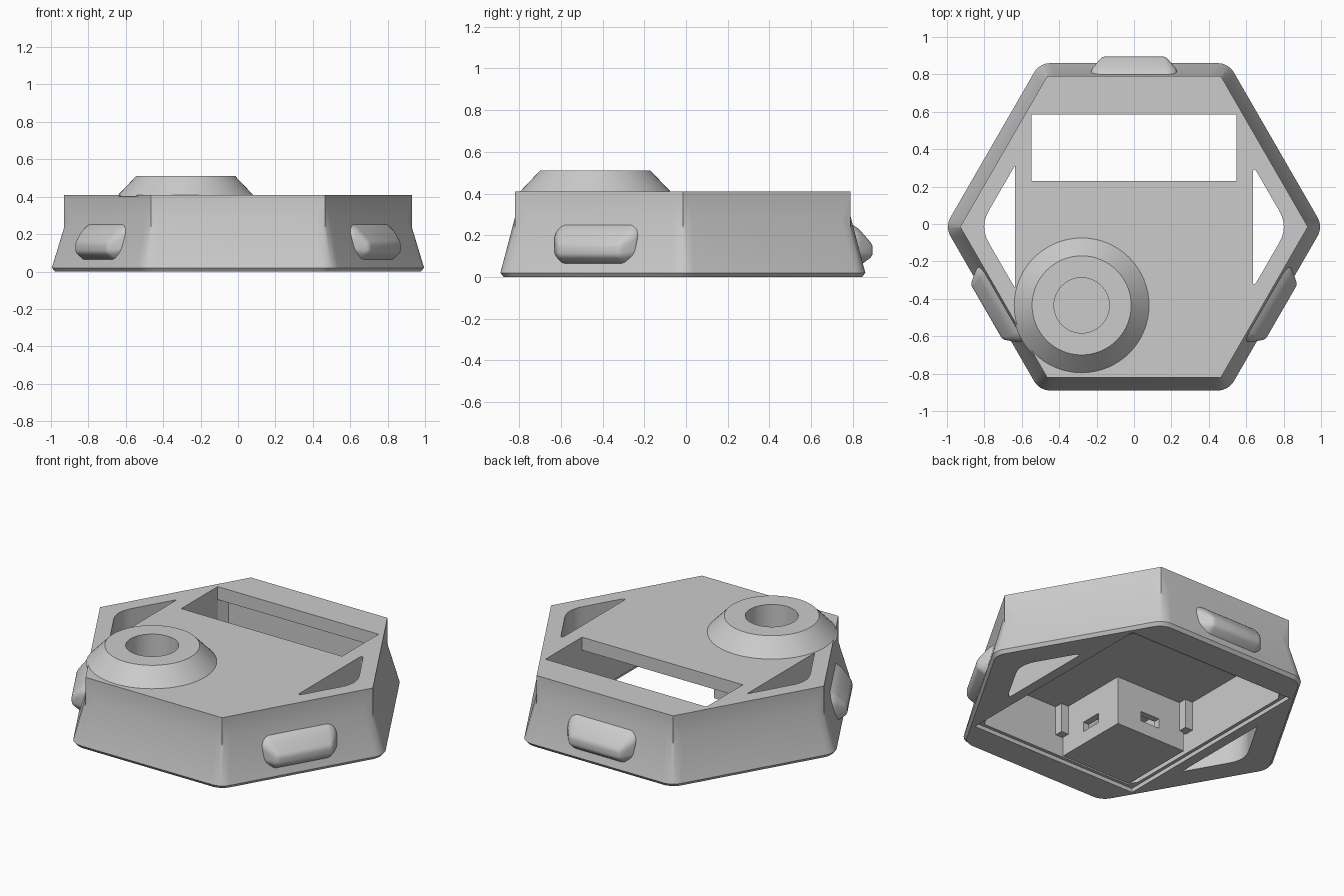
import bpy, bmesh, math
from mathutils import Vector, Matrix

if "Cube" in bpy.data.objects:
    bpy.data.objects.remove(bpy.data.objects["Cube"])

CY = -0.015                      # centre of the hexagon in y
KNOB = (-0.28, -0.435)           # centre of the round collar

grey = bpy.data.materials.new("light grey plastic")
grey.diffuse_color = (0.6, 0.6, 0.6, 1)
grey.use_nodes = True
grey.node_tree.nodes["Principled BSDF"].inputs["Base Color"].default_value = grey.diffuse_color


def finish(name, bm):
    bmesh.ops.recalc_face_normals(bm, faces=bm.faces[:])
    me = bpy.data.meshes.new(name)
    bm.to_mesh(me)
    bm.free()
    me.materials.append(grey)
    ob = bpy.data.objects.new(name, me)
    bpy.context.collection.objects.link(ob)
    return ob


def loft(name, rings):
    """Skin between equal-length point rings, capped at both ends."""
    bm = bmesh.new()
    vs = [[bm.verts.new(p) for p in r] for r in rings]
    n = len(vs[0])
    for a, b in zip(vs, vs[1:]):
        for i in range(n):
            bm.faces.new((a[i], a[(i + 1) % n], b[(i + 1) % n], b[i]))
    bm.faces.new(vs[0][::-1])
    bm.faces.new(vs[-1])
    return finish(name, bm)


def prism(name, pts, z0, z1):
    return loft(name, [[(x, y, z) for x, y in pts] for z in (z0, z1)])


def rect(x0, x1, y0, y1):
    return [(x0, y0), (x1, y0), (x1, y1), (x0, y1)]


def circle(r, n=64):
    return [(KNOB[0] + r * math.cos(2 * math.pi * i / n),
             KNOB[1] + r * math.sin(2 * math.pi * i / n)) for i in range(n)]


def hexagon(apothem, r=0.0, seg=8):
    """Hexagon outline, corners rounded with radius r."""
    pts = []
    for k in range(6):
        a = math.radians(60 * k)
        c = (apothem - r) / math.cos(math.pi / 6)
        for s in range(seg + 1 if r else 1):
            t = a + (math.radians(-30 + 60 * s / seg) if r else 0)
            pts.append((c * math.cos(a) + r * math.cos(t),
                        CY + c * math.sin(a) + r * math.sin(t)))
    return pts


def rounded(corners, radii, seg=6):
    """Soften each polygon corner with a quadratic curve."""
    out = []
    n = len(corners)
    for i, r in enumerate(radii):
        p, a, b = (Vector(corners[j % n]) for j in (i, i - 1, i + 1))
        s, e = p + (a - p).normalized() * r, p + (b - p).normalized() * r
        for k in range(seg + 1):
            t = k / seg
            out.append(tuple(s * (1 - t) ** 2 + p * 2 * t * (1 - t) + e * t * t))
    return out


def boolean(ob, tool, op):
    m = ob.modifiers.new(op, 'BOOLEAN')
    m.operation, m.solver, m.object = op, 'EXACT', tool
    bpy.context.view_layer.objects.active = ob
    bpy.ops.object.modifier_apply(modifier=m.name)
    bpy.data.objects.remove(tool)


def smooth(ob, angle):
    bpy.ops.object.select_all(action='DESELECT')
    ob.select_set(True)
    bpy.context.view_layer.objects.active = ob
    bpy.ops.object.shade_smooth_by_angle(angle=math.radians(angle))


# Housing: sharp hexagonal prism merged with a flared, round-cornered skirt
housing = prism("housing", hexagon(0.805), 0.01, 0.41)
skirt = loft("skirt", [[(x, y, z) for x, y in hexagon(a, 0.1)]
                       for a, z in ((0.86, 0), (0.875, 0.02), (0.803, 0.295))])
boolean(housing, skirt, 'UNION')

# Collar on the top
collar = loft("collar", [[(x, y, z) for x, y in circle(r)]
                         for r, z in ((0.37, 0.40), (0.265, 0.51))])
boolean(housing, collar, 'UNION')

# Inner cavity, clipped by the hexagonal wall, and a shallow lid recess
cavity = prism("cavity", rect(-0.552, 0.552, -0.68, 0.65), -0.1, 0.33)
boolean(cavity, prism("clip_hex", hexagon(0.782), -0.2, 0.5), 'INTERSECT')
boolean(housing, cavity, 'DIFFERENCE')
boolean(housing, prism("lid_recess", rect(-0.572, 0.572, -0.7, 0.67), -0.1, 0.025), 'DIFFERENCE')

# Display window, collar bore and the two triangular side openings
boolean(housing, prism("window", rect(-0.548, 0.548, 0.23, 0.585), 0.2, 0.6), 'DIFFERENCE')
boolean(housing, prism("bore", circle(0.148), 0.2, 0.7), 'DIFFERENCE')
for s, tip in ((1, 0.05), (-1, 0.01)):
    tri = [(s * 0.635, CY - 0.33), (s * 0.826, CY), (s * 0.635, CY + 0.33)]
    boolean(housing, prism("side_opening", rounded(tri, (tip, 0.1, tip)), -0.1, 0.6), 'DIFFERENCE')
smooth(housing, 28)

# Hollow square pocket below the collar, with a slot in its inner sides
pocket = prism("pocket", rect(-0.53, -0.05, -0.675, -0.2), 0.03, 0.335)
boolean(pocket, prism("hollow", rect(-0.49, -0.09, -0.635, -0.24), 0.07, 0.4), 'DIFFERENCE')
boolean(pocket, prism("slot_x", rect(-0.15, 0.0, -0.5, -0.37), 0.11, 0.17), 'DIFFERENCE')
boolean(pocket, prism("slot_y", rect(-0.35, -0.22, -0.3, -0.15), 0.11, 0.17), 'DIFFERENCE')

# Small ribs joining the pocket to the cavity walls
prism("front_rib", rect(-0.06, 0.0, -0.685, -0.63), 0.15, 0.335)
prism("side_rib", rect(-0.557, -0.5, -0.21, -0.15), 0.15, 0.335)

# Three rounded clips on alternating sides
CLIP = [(0.23, 0.77, 0.26), (0.23, 0.77, 0.09), (0.23, 0.84, 0.2), (0.23, 0.84, 0.11),
        (0.17, 0.91, 0.155), (0.17, 0.91, 0.10), (0.17, 0.85, 0.055),
        (0.17, 0.77, 0.055), (0.19, 0.845, 0.23), (0.19, 0.77, 0.28)]
for name, deg in (("back_clip", 0), ("left_clip", 120), ("right_clip", -120)):
    bm = bmesh.new()
    for x, y, z in CLIP:
        for s in (1, -1):
            bm.verts.new((s * x, y, z))
    res = bmesh.ops.convex_hull(bm, input=bm.verts[:])
    bmesh.ops.delete(bm, geom=[v for v in bm.verts if not v.link_faces], context='VERTS')
    bmesh.ops.dissolve_limit(bm, angle_limit=0.02, verts=bm.verts[:], edges=bm.edges[:])
    bmesh.ops.bevel(bm, geom=bm.edges[:], offset=0.015, segments=3,
                    affect='EDGES', profile=0.5, clamp_overlap=True)
    bm.transform(Matrix.Translation((0, CY, 0)) @ Matrix.Rotation(math.radians(deg), 4, 'Z'))
    smooth(finish(name, bm), 40)
